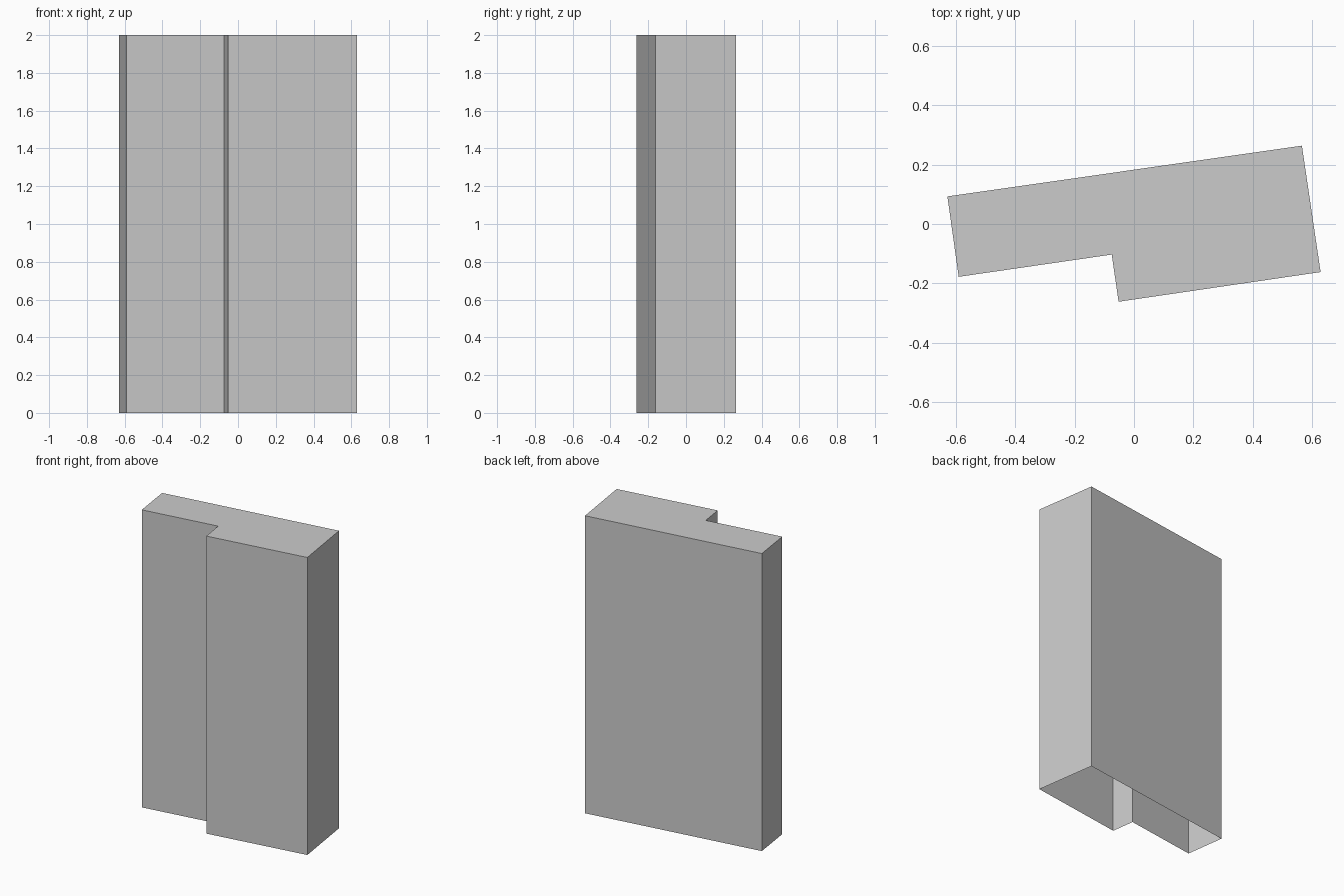
import bpy
import bmesh

if "Cube" in bpy.data.objects:
    bpy.data.objects.remove(bpy.data.objects["Cube"])

HEIGHT = 2.0

# L-shaped floor plan, slightly turned about z, counter-clockwise from above
plan = [(-0.629, 0.093), (-0.591, -0.178), (-0.075, -0.103),
        (-0.052, -0.262), (0.629, -0.162), (0.566, 0.264)]

bm = bmesh.new()

# Flat top
roof = bm.faces.new([bm.verts.new((x, y, HEIGHT)) for x, y in plan])

# Walls dropped from the top outline; the underside stays open
walls = bmesh.ops.extrude_edge_only(bm, edges=list(roof.edges))
lower = [v for v in walls["geom"] if isinstance(v, bmesh.types.BMVert)]
bmesh.ops.translate(bm, verts=lower, vec=(0, 0, -HEIGHT))

# Outward normals, matching the upward-facing top
bm.normal_update()
bmesh.ops.recalc_face_normals(bm, faces=bm.faces)
if roof.normal.z < 0:
    bmesh.ops.reverse_faces(bm, faces=bm.faces)

mesh = bpy.data.meshes.new("building_block")
bm.to_mesh(mesh)
bm.free()
block = bpy.data.objects.new("building_block", mesh)
bpy.context.collection.objects.link(block)
